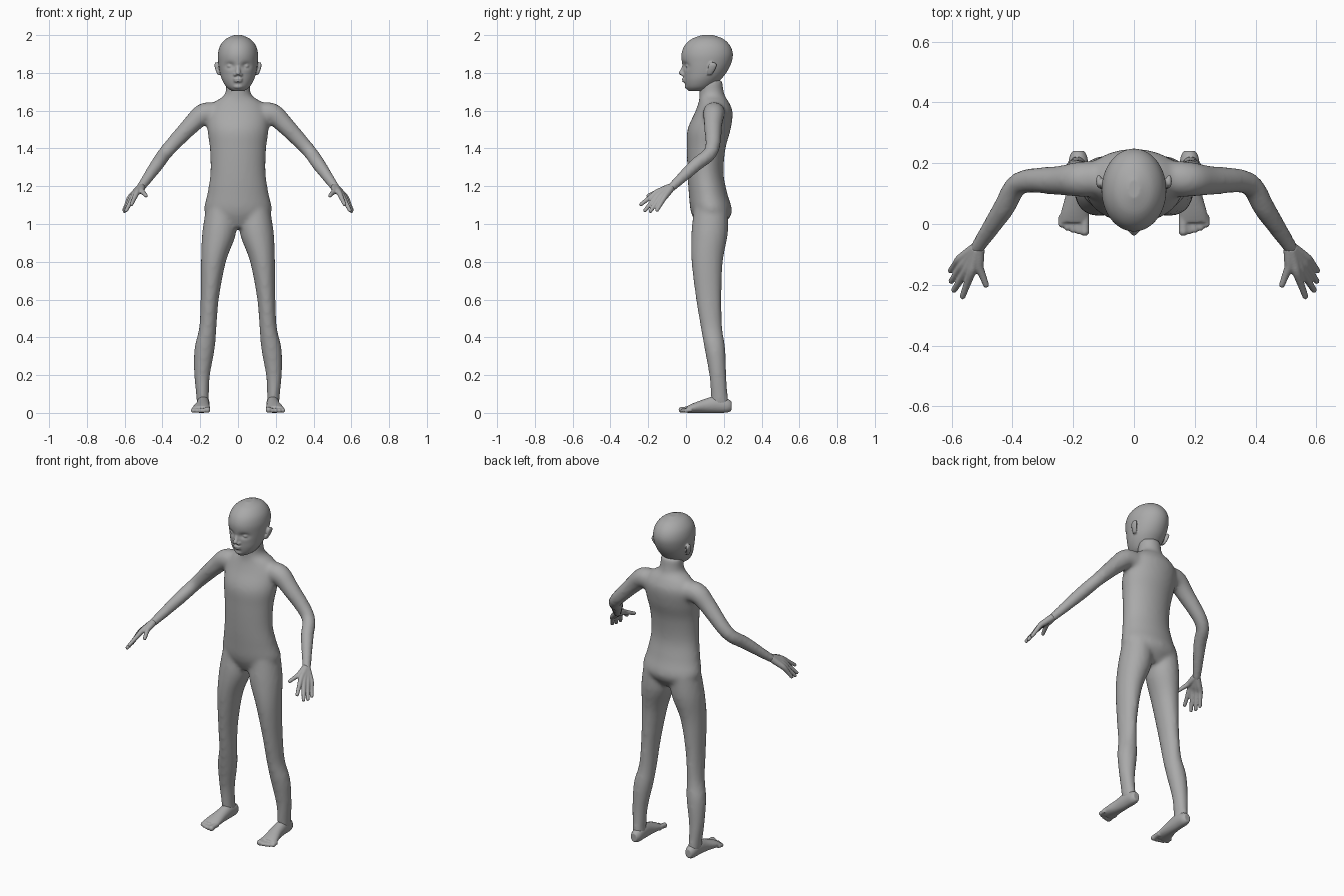
import bpy, bmesh
from math import sin, cos, pi, exp
from mathutils import Vector

if "Cube" in bpy.data.objects:
    bpy.data.objects.remove(bpy.data.objects["Cube"])

X, Y, Z = Vector((1, 0, 0)), Vector((0, 1, 0)), Vector((0, 0, 1))
GREY = 0.4
clay = bpy.data.materials.new("clay_grey")
clay.use_nodes = True
clay.diffuse_color = (GREY, GREY, GREY, 1)
clay.node_tree.nodes["Principled BSDF"].inputs["Base Color"].default_value = clay.diffuse_color


def refine(rows, steps):
    """Pass a smooth curve through the rows."""
    pts = [Vector(r) for r in rows]
    pts = [pts[0]] + pts + [pts[-1]]
    out = []
    for a, b, c, d in zip(pts, pts[1:], pts[2:], pts[3:]):
        for k in range(steps):
            t = k / steps
            out.append(b + ((c - a) * t + (a * 2 - b * 5 + c * 4 - d) * t * t
                            + (b * 3 - a - c * 3 + d) * t ** 3) / 2)
    return out + [pts[-1]]


def tube(bm, rows, side=1, axes=None, n=24, steps=4):
    """Loft elliptical rings (x, y, z, radius, radius); axes fix the ring plane."""
    rows = refine([r if len(r) > 4 else (*r, r[-1]) for r in rows], steps)
    mids = [Vector((r[0] * side, r[1], r[2])) for r in rows]
    rings = []
    for i, row in enumerate(rows):
        if axes:
            u, v = axes
        else:
            q = (mids[min(i + 1, len(mids) - 1)] - mids[max(i - 1, 0)]).to_track_quat('Z', 'Y')
            u, v = q @ X, q @ Y
        rings.append([bm.verts.new(mids[i] + u * row[3] * cos(2 * pi * k / n)
                                   + v * row[4] * sin(2 * pi * k / n)) for k in range(n)])
    for a, b in zip(rings, rings[1:]):
        for k in range(n):
            bm.faces.new((a[k - 1], a[k], b[k], b[k - 1]))
    bm.faces.new(rings[0])
    bm.faces.new(rings[-1])


def ball(bm, centre, radii):
    made = bmesh.ops.create_uvsphere(bm, u_segments=20, v_segments=12, radius=1)
    for v in made["verts"]:
        v.co = Vector(centre) + Vector(a * b for a, b in zip(v.co, radii))


def finish(bm, name, voxel, smoothing):
    """Fuse overlapping volumes into one smooth skin."""
    bmesh.ops.recalc_face_normals(bm, faces=bm.faces)
    mesh = bpy.data.meshes.new(name)
    bm.to_mesh(mesh)
    bm.free()
    mesh.materials.append(clay)
    mesh.shade_smooth()
    ob = bpy.data.objects.new(name, mesh)
    bpy.context.collection.objects.link(ob)
    fuse = ob.modifiers.new("fuse", 'REMESH')
    fuse.mode = 'VOXEL'
    fuse.voxel_size = voxel
    fuse.use_smooth_shade = True
    relax = ob.modifiers.new("relax", 'SMOOTH')
    relax.factor = 0.5
    relax.iterations = smoothing


# Torso, neck, arms and legs
bm = bmesh.new()
tube(bm, [(0, .125, .98, .09, .06), (0, .135, 1.06, .176, .108), (0, .117, 1.16, .162, .102),
          (0, .103, 1.27, .146, .095), (0, .107, 1.4, .149, .102), (0, .122, 1.5, .162, .114),
          (0, .147, 1.59, .16, .1), (0, .147, 1.645, .125, .08), (0, .137, 1.685, .07, .066),
          (0, .13, 1.76, .064, .062)], axes=(X, Y), n=40)
for s in (1, -1):
    tube(bm, [(.11, .15, 1.58, .06), (.18, .147, 1.583, .058), (.25, .143, 1.522, .048),
              (.375, .135, 1.388, .038), (.43, .05, 1.312, .036), (.51, -.07, 1.2, .025),
              (.518, -.085, 1.192, .025)], s)
    tube(bm, [(.09, .132, 1.08, .08, .09), (.1, .125, .95, .09, .097), (.13, .112, .8, .066, .083),
              (.15, .12, .6, .048, .067), (.16, .135, .45, .046, .057), (.177, .153, .34, .054, .055),
              (.19, .168, .2, .042, .045), (.188, .176, .1, .034, .045),
              (.185, .18, .04, .033, .047)], s, axes=(X, Y))
finish(bm, "torso_and_limbs", .011, 8)

# Head with hollowed eye sockets
bm = bmesh.new()
tube(bm, [(0, .06, 1.703, .03, .045), (0, .07, 1.724, .06, .07), (0, .085, 1.76, .083, .094),
          (0, .1, 1.8, .096, .113), (0, .109, 1.85, .104, .13), (0, .112, 1.9, .106, .136),
          (0, .113, 1.945, .094, .12), (0, .114, 1.98, .064, .083),
          (0, .115, 2.0, .02, .03)], axes=(X, Y), n=64, steps=6)
for v in bm.verts:
    if v.co.y < .08:
        d = ((abs(v.co.x) - .042) / .024) ** 2 + ((v.co.z - 1.838) / .016) ** 2
        v.co.y += .016 * exp(-d)
for s in (1, -1):
    ball(bm, (s * .041, .014, 1.836), (.019, .017, .012))     # eyelid
    ball(bm, (s * .014, -.014, 1.791), (.01, .014, .009))     # nostril
    tube(bm, [(.1, .125, 1.79, .008, .012), (.11, .134, 1.815, .009, .02),
              (.116, .141, 1.842, .009, .022), (.114, .14, 1.856, .006, .014)], s, axes=(X, Y))
tube(bm, [(0, -.005, 1.845, .011), (0, -.016, 1.82, .011), (0, -.026, 1.8, .013),
          (0, -.026, 1.79, .009)], axes=(X, Y))
ball(bm, (0, -.008, 1.768), (.026, .015, .006))
ball(bm, (0, -.006, 1.756), (.023, .015, .007))
ball(bm, (0, .012, 1.728), (.028, .02, .014))
finish(bm, "head", .005, 3)

# Hands: every digit runs from wrist through knuckle to fingertip
WRIST = Vector((.512, -.074, 1.198))
DIGITS = {(.51, -.14, 1.175): (.487, -.2, 1.15),
          (.535, -.158, 1.166): (.564, -.238, 1.104),
          (.55, -.152, 1.152): (.592, -.217, 1.072),
          (.564, -.137, 1.142): (.601, -.188, 1.068),
          (.574, -.117, 1.137): (.603, -.153, 1.074)}
for s, name in ((1, "left_hand"), (-1, "right_hand")):
    bm = bmesh.new()
    for knuckle, tip in DIGITS.items():
        k, t = Vector(knuckle), Vector(tip)
        path = [(WRIST.lerp(k, .1), .02), (WRIST.lerp(k, .6), .018), (k, .015),
                (k.lerp(t, .5), .012), (t, .01)]
        tube(bm, [(*p, r) for p, r in path], s, n=16)
        ball(bm, (t.x * s, t.y, t.z), (.01, .01, .01))
    finish(bm, name, .004, 3)

# Feet with five rounded toes
for s, name in ((1, "left_foot"), (-1, "right_foot")):
    bm = bmesh.new()
    tube(bm, [(.183, .24, .036, .02, .026), (.183, .215, .039, .031, .038),
              (.184, .16, .045, .034, .045), (.187, .1, .037, .037, .037),
              (.194, .04, .026, .046, .026), (.197, .005, .018, .047, .018)], s, axes=(X, Z))
    for i in range(5):
        x, r = .162 + .019 * i, (.016 if i == 0 else .012)
        y = -.024 + .0025 * i * i * .6
        tube(bm, [(x, .03, r + .004, r), (x, y + .02, r + .003, r * .9), (x, y, r, r)], s, n=16)
        ball(bm, (x * s, y, r), (r, r, r))
    finish(bm, name, .005, 3)
